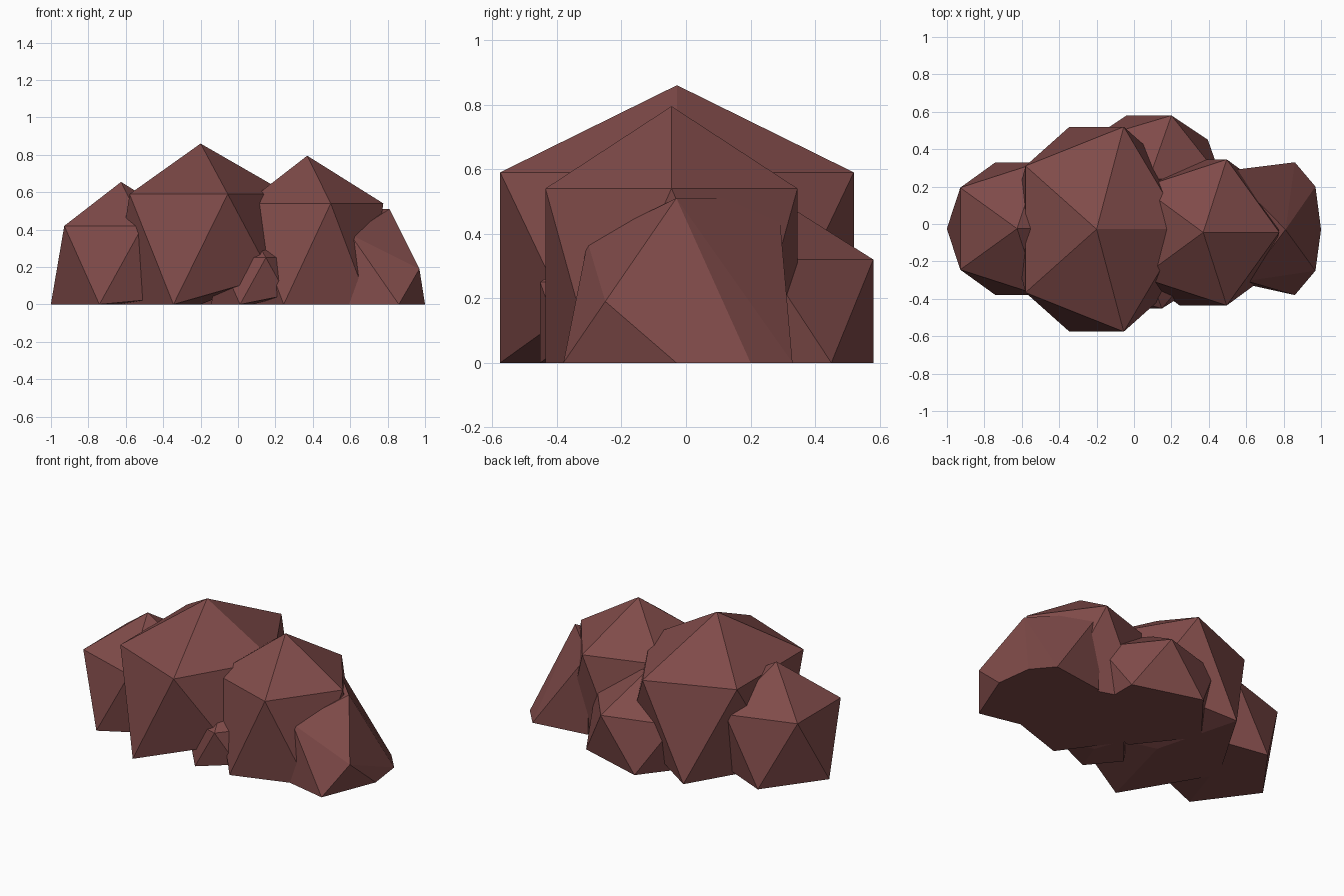
import bpy
import bmesh

if "Cube" in bpy.data.objects:
    bpy.data.objects.remove(bpy.data.objects["Cube"], do_unlink=True)

# Single reddish brown stone colour
COLOR = (0.215, 0.07, 0.067, 1.0)
stone = bpy.data.materials.new("reddish_brown_stone")
stone.use_nodes = True
stone.diffuse_color = COLOR
shader = stone.node_tree.nodes["Principled BSDF"]
shader.inputs["Base Color"].default_value = COLOR
shader.inputs["Roughness"].default_value = 0.9


def finish(bm, name):
    bmesh.ops.recalc_face_normals(bm, faces=bm.faces[:])
    mesh = bpy.data.meshes.new(name)
    bm.to_mesh(mesh)
    bm.free()
    mesh.materials.append(stone)
    obj = bpy.data.objects.new(name, mesh)
    bpy.context.collection.objects.link(obj)
    return obj


def boulder(name, center, radii, peak, shoulder, inner_lift=0.0):
    """Twenty-sided stone with its lower ring settled on the ground."""
    bm = bmesh.new()
    bmesh.ops.create_icosphere(bm, subdivisions=1, radius=1.0)
    for v in bm.verts:
        if v.co.z > 0.9:
            z = peak
        elif v.co.z > 0:
            z = shoulder
        elif v.co.z > -0.9 and v.co.x > 0.5:
            z = inner_lift  # lower corners on the +x side
        else:
            z = 0.0
        v.co = (center[0] + v.co.x * radii[0], center[1] + v.co.y * radii[1], z)
    return finish(bm, name)


boulder("main_boulder", (-0.2, -0.028), (0.525, 0.644), 0.86, 0.59, 0.15)
boulder("left_boulder", (0.37, -0.045), (0.455, 0.459), 0.795, 0.54)
boulder("right_boulder", (-0.625, -0.025), (0.42, 0.417), 0.655, 0.42, 0.04)
boulder("back_boulder", (0.08, 0.24), (0.435, 0.4), 0.535, 0.32)
boulder("front_pebble", (0.08, -0.265), (0.25, 0.22), 0.37, 0.25, 0.05)

# Leaning slab at the left end, as the hull of its corners
corners = [
    (0.81, -0.03, 0.51), (0.5, 0.285, 0.51), (0.6, -0.305, 0.375),
    (0.97, -0.25, 0.19), (1.0, -0.03, 0), (0.97, 0.2, 0),
    (0.86, -0.38, 0), (0.86, 0.33, 0), (0.5, -0.3, 0), (0.5, 0.28, 0),
]
bm = bmesh.new()
for corner in corners:
    bm.verts.new(corner)
bmesh.ops.convex_hull(bm, input=bm.verts[:])
finish(bm, "leaning_slab")
